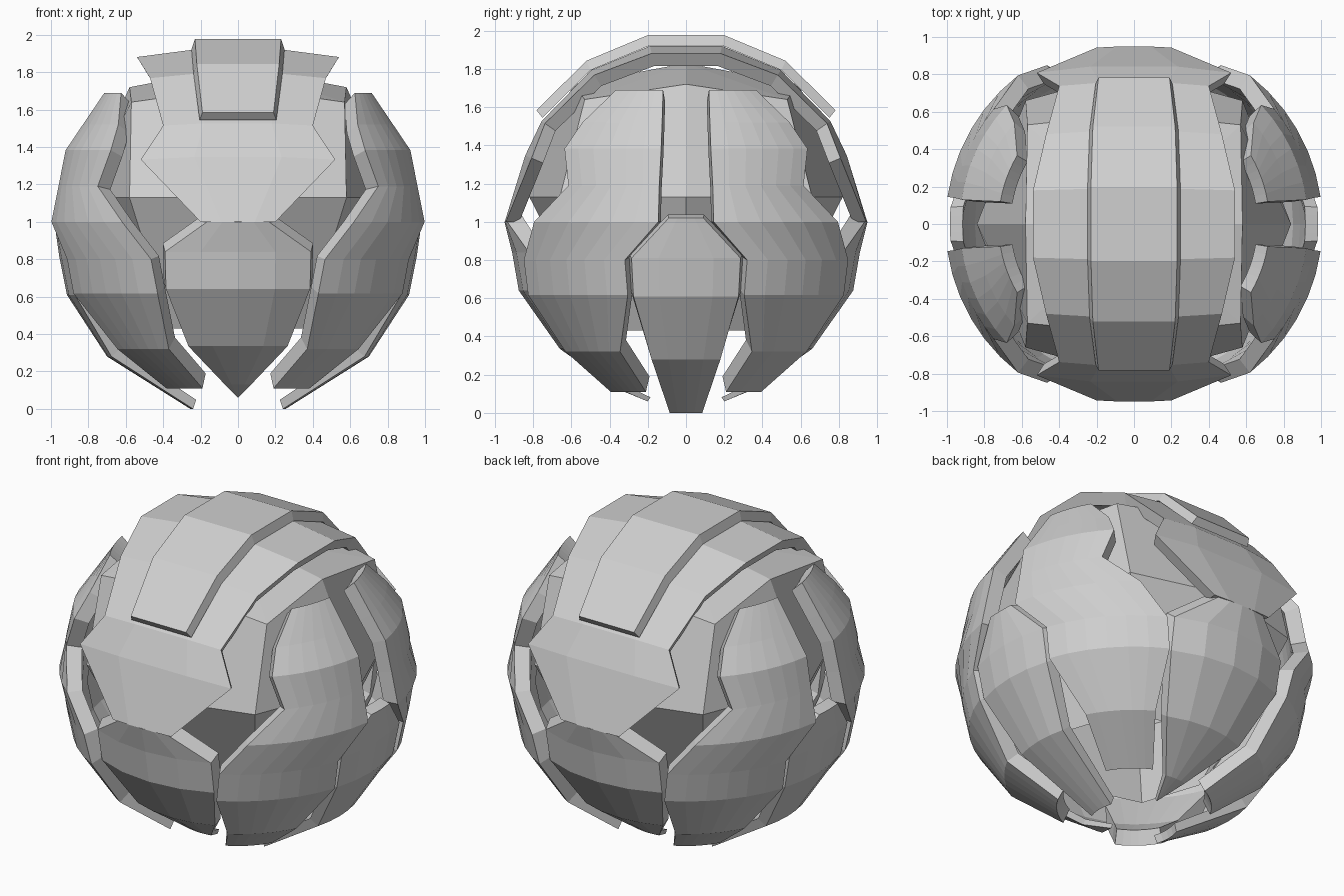
import bpy, bmesh, math
from mathutils import Vector

if "Cube" in bpy.data.objects:
    bpy.data.objects.remove(bpy.data.objects["Cube"])

C = Vector((0, 0, 1))  # centre of the ball
mat = bpy.data.materials.new("light grey")
mat.diffuse_color = (0.63, 0.63, 0.63, 1)
mat.use_nodes = True
mat.node_tree.nodes["Principled BSDF"].inputs["Base Color"].default_value = mat.diffuse_color


def finish(name, bm):
    bmesh.ops.remove_doubles(bm, verts=bm.verts, dist=0.0005)
    bmesh.ops.dissolve_degenerate(bm, edges=bm.edges, dist=0.0005)
    bmesh.ops.recalc_face_normals(bm, faces=bm.faces)
    me = bpy.data.meshes.new(name)
    bm.to_mesh(me)
    bm.free()
    me.materials.append(mat)
    ob = bpy.data.objects.new(name, me)
    bpy.context.collection.objects.link(ob)


def plate(name, grid, s, e=(0, 0, 0), mirror=(1, 1)):
    """Thick shell: the grid is the outer skin, the inner skin is scaled to the centre by s
    and spread by e along each axis."""
    pts = [p for row in grid for p in row]
    mid = sum(pts, Vector()) / len(pts)
    bm = bmesh.new()

    def skin(f):
        out = []
        for row in grid:
            out.append([])
            for p in row:
                q = f(p)
                out[-1].append(bm.verts.new((q.x * mirror[0], q.y * mirror[1], q.z)))
        return out

    a = skin(lambda p: p)
    b = skin(lambda p: C + (p - C) * s + Vector([(p - mid)[i] * e[i] for i in range(3)]))
    for g in (a, b):
        for r0, r1 in zip(g, g[1:]):
            for i in range(len(r0) - 1):
                bm.faces.new((r0[i], r0[i + 1], r1[i + 1], r1[i]))

    def border(g):
        return (g[0] + [r[-1] for r in g[1:-1]] + g[-1][::-1]
                + [r[0] for r in g[-2:0:-1]])

    ra, rb = border(a), border(b)
    for i in range(len(ra)):
        j = (i + 1) % len(ra)
        bm.faces.new((ra[i], ra[j], rb[j], rb[i]))
    finish(name, bm)


def arc(z, r, a0, a1, n):
    return [Vector((r * math.cos(a), r * math.sin(a), z))
            for a in (a0 + (a1 - a0) * i / n for i in range(n + 1))]


def ball_radius(z):
    """Radius of a sphere faceted into rings 22.5 degrees apart."""
    h = min(abs(z - 1), 0.999)
    k = int(math.asin(h) / (math.pi / 8))
    t0, t1 = k * math.pi / 8, (k + 1) * math.pi / 8
    t = (h - math.sin(t0)) / (math.sin(t1) - math.sin(t0))
    return 1.008 * (math.cos(t0) * (1 - t) + math.cos(t1) * t)


# Four corner plates: height, y of the side edge, x of the front edge
corner = [(1.69, .12, .625), (1.52, .125, .64), (1.383, .13, .68), (1.19, .14, .75),
          (1.0, .145, .62), (.80, .32, .465), (.617, .305, .43), (.32, .345, .37), (.11, .21, .19)]
rows = []
for z, ys, xf in corner:
    r = ball_radius(z)
    rows.append(arc(z, r, -math.asin(ys / r), -math.acos(xf / r), 6))
for label, m in (("front_right", (1, 1)), ("front_left", (-1, 1)),
                 ("back_right", (1, -1)), ("back_left", (-1, -1))):
    plate("corner_plate_" + label, rows, .91, mirror=m)


def shield(spec, heading, n):
    """Rows of height, radius, half width, centred on a compass heading."""
    return [arc(z, r, heading - math.asin(w / r), heading + math.asin(w / r), n)
            for z, r, w in spec]


# Front and back pointed shields
front = [(1.0, .95, .165), (.84, .91, .39), (.64, .875, .385),
         (.335, .66, .265), (.13, .37, .07), (.06, .2, 0)]
rows = shield(front, -math.pi / 2, 4)
plate("front_shield", rows, .93, (.1, 0, .1))
plate("back_shield", rows, .93, (.1, 0, .1), (1, -1))

# Left and right shields
side = [(1.02, .985, .09), (.81, .955, .285), (.61, .915, .275), (.28, .70, .18), (0, .255, .085)]
rows = shield(side, 0, 4)
plate("right_shield", rows, .93, (0, .12, .04))
plate("left_shield", rows, .93, (0, .12, .04), (-1, 1))


# Top band and its raised strip: y, height, half width
def band(spec, cols, scale=1):
    grid = []
    full = [(-y, z, w) for y, z, w in spec[::-1]] + list(spec)
    for y, z, w in full:
        grid.append([])
        for u in cols:
            x = u * w
            k = scale * (1 - .18 * x * x)
            grid[-1].append(Vector((x, y * k, 1 + (z - 1) * k)))
    return grid


plate("top_band", band([(.19, 1.93, .54), (.50, 1.80, .47), (.76, 1.53, .40),
                        (.85, 1.35, .52), (.95, 1.0, .2)], (-1, -.45, .45, 1)), .925)
plate("top_strip", band([(.19, 1.94, .23), (.50, 1.81, .22), (.75, 1.56, .19)],
                        (-1, 1), 1.05), .94, (.14, .02, .02))

# Inner core: bulging box with eight sides, open at the bottom.
# Each ring lists the point on x, the corner and the point on y.
core = [((.48, 0, .43), (.36, .36, .43), (0, .46, .43)),
        ((.84, 0, 1.13), (.58, .66, 1.13), (0, .82, 1.13)),
        ((.58, 0, 1.72), (.57, .53, 1.64), (0, .59, 1.72))]
bm = bmesh.new()
prev = None
for px, pc, py in core:
    quarter = [(px, 1, 1), (pc, 1, 1), (py, 1, 1), (pc, -1, 1),
               (px, -1, 1), (pc, -1, -1), (py, 1, -1), (pc, 1, -1)]
    ring = [bm.verts.new((p[0] * sx, p[1] * sy, p[2])) for p, sx, sy in quarter]
    if prev:
        for i in range(8):
            j = (i + 1) % 8
            bm.faces.new((prev[i], prev[j], ring[j], ring[i]))
    prev = ring
top = bm.verts.new((0, 0, 1.83))
for i in range(8):
    bm.faces.new((prev[i], prev[(i + 1) % 8], top))
finish("inner_core", bm)
